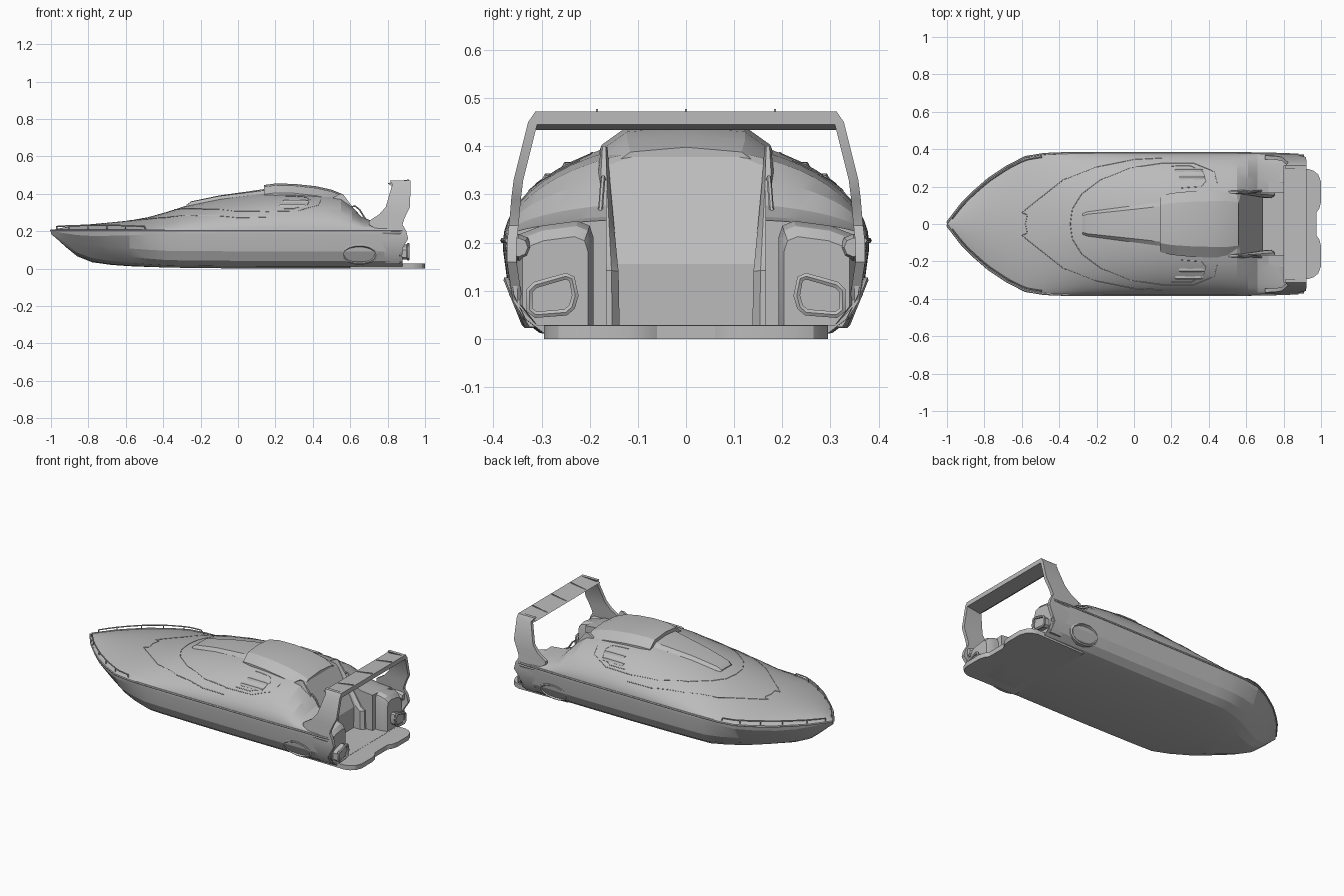
import bpy, bmesh, math
from mathutils import Vector

cube = bpy.data.objects.get("Cube")
if cube:
    bpy.data.objects.remove(cube, do_unlink=True)

grey = bpy.data.materials.new("hull_grey")
grey.use_nodes = True
grey.diffuse_color = (0.5, 0.5, 0.5, 1)
grey.node_tree.nodes["Principled BSDF"].inputs["Base Color"].default_value = (0.5, 0.5, 0.5, 1)


def activate(ob):
    bpy.ops.object.select_all(action='DESELECT')
    ob.select_set(True)
    bpy.context.view_layer.objects.active = ob


def finish(ob, angle=28):
    activate(ob)
    bpy.ops.object.shade_smooth_by_angle(angle=math.radians(angle))
    return ob


def loft(name, rings, smooth=True):
    """Closed skin through rings that share one point count."""
    bm = bmesh.new()
    rows = [[bm.verts.new(p) for p in r] for r in rings]
    n = len(rows[0])
    for a, b in zip(rows, rows[1:]):
        for i in range(n):
            j = (i + 1) % n
            bm.faces.new((a[i], a[j], b[j], b[i]))
    bm.faces.new(rows[0])
    bm.faces.new(rows[-1])
    bmesh.ops.recalc_face_normals(bm, faces=bm.faces)
    me = bpy.data.meshes.new(name)
    bm.to_mesh(me)
    bm.free()
    me.materials.append(grey)
    ob = bpy.data.objects.new(name, me)
    bpy.context.collection.objects.link(ob)
    return finish(ob) if smooth else ob


def tube(name, pts, r, cyclic=False):
    cu = bpy.data.curves.new(name, 'CURVE')
    cu.dimensions = '3D'
    cu.bevel_depth = r
    cu.bevel_resolution = 1
    cu.use_fill_caps = True
    sp = cu.splines.new('POLY')
    sp.points.add(len(pts) - 1)
    for p, q in zip(sp.points, pts):
        p.co = (*q, 1)
    sp.use_cyclic_u = cyclic
    cu.materials.append(grey)
    ob = bpy.data.objects.new(name, cu)
    bpy.context.collection.objects.link(ob)
    activate(ob)
    bpy.ops.object.convert(target='MESH')
    return finish(bpy.context.object, 50)


def cut(ob, cutter):
    m = ob.modifiers.new("cut", 'BOOLEAN')
    m.operation = 'DIFFERENCE'
    m.solver = 'EXACT'
    m.object = cutter
    activate(ob)
    bpy.ops.object.modifier_apply(modifier=m.name)
    bpy.data.objects.remove(cutter, do_unlink=True)


# Hull stations: x, half width, keel height, deck centre height, deck roundness
STATIONS = [(-1, .006, .185, .202, 1), (-.97, .045, .16, .212, 1), (-.92, .11, .115, .222, 1),
            (-.86, .17, .066, .23, 1), (-.78, .24, .034, .238, 1), (-.68, .307, .02, .247, 1),
            (-.58, .358, .013, .257, .95), (-.48, .374, .009, .275, .85), (-.38, .378, .006, .303, .75),
            (-.28, .379, .004, .335, .65), (-.1, .38, .002, .375, .6), (.14, .38, 0, .412, .55),
            (.3, .38, 0, .42, .55), (.46, .38, 0, .41, .55), (.55, .379, 0, .395, .55),
            (.61, .378, 0, .345, .5), (.66, .377, 0, .285, .45), (.72, .376, 0, .258, .4),
            (.8, .374, 0, .25, .4), (.88, .37, 0, .24, .4)]
SHEER = .204
# Lower half sections as fractions of width and depth, amidships and at the flared bow
MID = [(0, 0), (.62, 0), (.8, .06), (.9, .2), (.967, .45), (1, .9)]
BOW = [(0, 0), (.2, .03), (.4, .14), (.58, .34), (.76, .56), (.97, .82)]


def station(x):
    for a, b in zip(STATIONS, STATIONS[1:]):
        if x <= b[0]:
            t = (x - a[0]) / (b[0] - a[0])
            return [u + (v - u) * t for u, v in zip(a, b)]
    return list(STATIONS[-1])


def deck_z(x, y):
    _, w, _, top, p = station(x)
    return SHEER + (top - SHEER) * max(0, 1 - (y / w) ** 2) ** p


def hull_ring(st):
    x, w, k, _, _ = st
    f = min(1, max(0, (-.4 - x) / .42))
    half = []
    for (a, h), (c, g) in zip(MID, BOW):
        half.append((w * (a + (c - a) * f), k + (SHEER - k) * (h + (g - h) * f)))
    half += [(w * math.cos(i * math.pi / 28), deck_z(x, w * math.cos(i * math.pi / 28))) for i in range(14)]
    half.append((0, deck_z(x, 0)))
    return [(x, y, z) for y, z in half] + [(x, -y, z) for y, z in half[-2:0:-1]]


hull = loft("hull", [hull_ring(s) for s in STATIONS], False)

# Open cockpit and stern well
well = [(.55, .6), (.55, .395), (.69, .155), (.69, .029), (1.1, .029), (1.1, .6)]
cut(hull, loft("cockpit_cutter", [[(x, y, z) for x, z in well] for y in (-.165, .165)], False))
stern = [(-.35, .07), (-.31, .029), (.31, .029), (.35, .07), (.355, .5), (-.355, .5)]
cut(hull, loft("stern_cutter", [[(x, y, z) for y, z in stern] for x in (.8, 1.1)], False))
finish(hull, 14)

# Raised cabin roof: x, top height, half width
roof = []
for x, z, w in [(.14, .447, .15), (.2, .455, .165), (.3, .453, .175), (.42, .44, .18), (.5, .422, .18), (.56, .398, .17)]:
    half = [(0, z), (w * .68, z - .01), (w, z - .05), (w, z - .12)]
    roof.append([(x, y, h) for y, h in half] + [(x, -y, h) for y, h in half[:0:-1]])
loft("cabin_roof", roof)

# Raised windscreen wedge ahead of the roof
screen = []
for x, w, lift in [(-.275, .055, .005), (-.25, .065, .018), (-.1, .085, .016), (.05, .105, .014), (.15, .12, .014)]:
    ys = [-w, -w * .8, 0, w * .8, w]
    up = [(x, y, deck_z(x, y) + (lift if abs(y) < w else 0)) for y in ys]
    screen.append(up + [(x, w, deck_z(x, w) - .03), (x, -w, deck_z(x, w) - .03)])
loft("windscreen", screen)

# Swim platform with a notched rear edge
edge = [(.6, .29), (.93, .295), (.96, .285), (.985, .265), (1, .225), (1, .12), (.992, .085), (.975, .06)]
outline = edge + [(x, -y) for x, y in edge[::-1]]
loft("swim_platform", [[(x, y, z) for x, y in outline] for z in (0, .028)])

# Arch legs as stacked slices: height, front x, rear x, outer y
LEG = [(.025, .79, .865, .325), (.08, .78, .862, .36), (.16, .77, .91, .372), (.2, .76, .9, .372),
       (.235, .7, .88, .368), (.255, .7, .885, .366), (.29, .755, .9, .363), (.33, .79, .92, .358),
       (.45, .825, .922, .328), (.472, .81, .922, .313)]
SIDES = [(1, "left"), (-1, "right")]

for s, side in SIDES:
    loft(side + "_arch_leg", [[(a, s * y, z), (b, s * y, z), (b, s * (y - .02), z), (a, s * (y - .02), z)]
                              for z, a, b, y in LEG])

# Arch crossbeam and its three ribs
beam = [(.8, .456), (.922, .472), (.922, .445), (.83, .434)]
loft("arch_beam", [[(x, y, z) for x, z in beam] for y in (-.312, .312)])
for i, y in enumerate((-.185, 0, .185)):
    rib = [(.81, .45), (.81, .46), (.915, .477), (.915, .465)]
    loft(f"arch_rib_{i}", [[(x, y + d, z) for x, z in rib] for d in (-.002, .002)])


def prism(name, a, b, r, n=8):
    """Faceted barrel between two points along x."""
    ring = [(math.cos(i * math.tau / n), math.sin(i * math.tau / n)) for i in range(n)]
    xs = [(0, .75), (.1, 1), (.85, 1), (1, .7)]
    a, b = Vector(a), Vector(b)
    loft(name, [[a.lerp(b, t) + Vector((0, c * r * k, d * r * k)) for c, d in ring] for t, k in xs])


for s, side in SIDES:
    # Sloped cockpit side rails that widen downward, with a grab bar on each
    rail = [(.54, .398, .163, .177), (.6, .318, .157, .185), (.705, .158, .142, .197),
            (.73, .14, .14, .199), (.735, .027, .138, .2)]
    loft(side + "_cockpit_rail", [[(x, s * a, z), (x + .02, s * (a + (b - a) * .25), z + .002),
         (x + .02, s * (a + (b - a) * .75), z + .002), (x, s * b, z),
         (x - .05, s * b, max(.027, z - .03)), (x - .05, s * a, max(.027, z - .03))] for x, z, a, b in rail])
    tube(side + "_grab_bar", [(.59, s * .171, .325), (.625, s * .172, .335), (.65, s * .174, .315),
                              (.7, s * .18, .235), (.712, s * .183, .19), (.69, s * .183, .18)], .005)

    # Stern housing with a rounded inner edge and a tapered rear
    face = [(.192, .027), (.192, .21), (.2, .235), (.225, .245), (.3, .235), (.352, .215), (.352, .075), (.315, .027)]
    loft(side + "_stern_housing", [[(x, s * (.272 + (y - .272) * k), .027 + (z - .027) * k) for y, z in face]
                                   for x, k in ((.68, 1), (.82, 1), (.855, .95), (.875, .85))])

    # Slanted exhaust frame around an open duct
    frame = [(.23, .06), (.23, .1), (.242, .112), (.305, .13), (.318, .125),
             (.325, .09), (.318, .066), (.305, .055), (.243, .05)]
    frame = [(.555 - y, z) for y, z in frame]
    tube(side + "_exhaust", [(.91, s * y, z) for y, z in frame], .008, True)
    loft(side + "_exhaust_sleeve", [[(x, s * y, z) for y, z in frame] for x in (.86, .9)])

    # Stern fender barrel and rounded side intake
    prism(side + "_stern_fender", (.76, s * .348, .19), (.885, s * .348, .19), .028)
    ring = [(math.cos(i * math.tau / 14), math.sin(i * math.tau / 14)) for i in range(14)]
    loft(side + "_side_intake", [[(.65 + .1 * k * c, s * (y + .022 * k * d), .075 + .054 * k * d)
         for c, d in ring] for y, k in ((.32, 1), (.356, 1), (.36, .88), (.35, .75))])

    # Rub rail along the widest line
    tube(side + "_rub_rail", [(x, s * w, SHEER) for x, w, *_ in STATIONS], .006)

    # Bow handrail and posts
    xs = [-.97 + .47 * i / 14 for i in range(15)]
    hand = [(x, s * (station(x)[1] - .014), .226 + .006 * math.sin(i * math.pi / 14)) for i, x in enumerate(xs)]
    hand = [(hand[0][0], hand[0][1], .2)] + hand + [(-.49, s * .358, .2)]
    tube(side + "_bow_handrail", hand, .004)
    for i in (3, 6, 9, 12):
        x, y, z = hand[i]
        tube(f"{side}_rail_post_{i}", [(x, y, .2), (x, y, z)], .003)

    # Fine deck seams that follow the surface
    seams = {"foredeck": [(-.58, 0), (-.57, .05), (-.6, .06), (-.5, .14), (-.38, .235), (-.2, .305), (0, .345), (.2, .355)],
             "windscreen": [(-.34, 0), (-.33, .08), (-.28, .16), (-.18, .235), (-.02, .3), (.15, .325), (.32, .325), (.43, .28), (.45, .2)],
             "scoop": [(.2, .31), (.3, .312), (.37, .28), (.385, .23), (.36, .2), (.22, .19)]}
    for name, pts in seams.items():
        fine = [tuple(p + (q - p) * t / 4 for p, q in zip(a, b)) for a, b in zip(pts, pts[1:]) for t in range(4)]
        tube(f"{side}_{name}_seam", [(x, s * y, deck_z(x, y)) for x, y in fine], .002)

    # Side scoop fins, half sunk in the cabin flank
    for i, (y, x0, x1) in enumerate([(.245, .24, .38), (.285, .22, .37)]):
        prism(f"{side}_scoop_fin_{i}", (x0, s * y, deck_z(x0, y) - .008), (x1, s * y, deck_z(x1, y) - .008), .015, 6)
